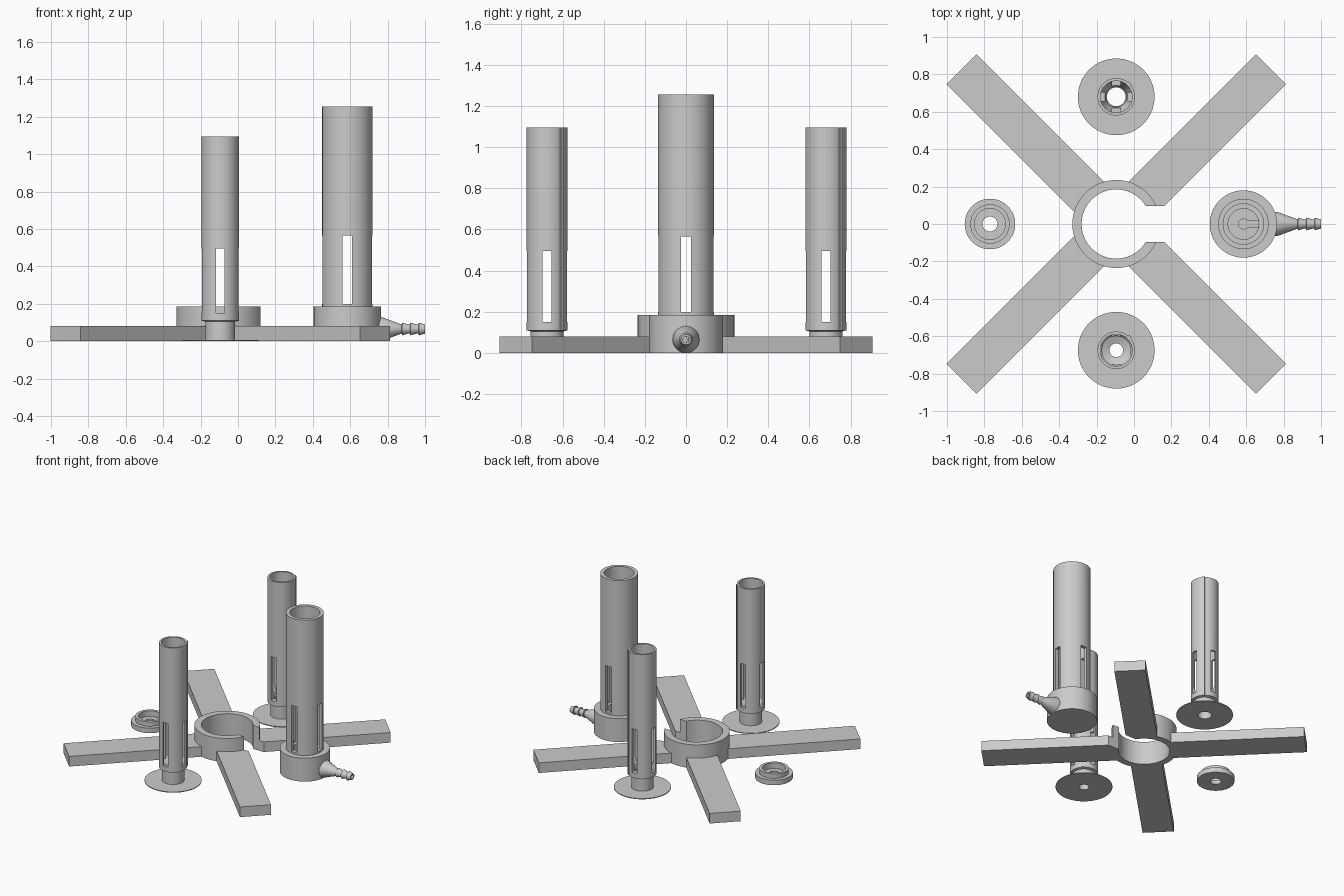
import bpy, bmesh, math
from mathutils import Matrix, Vector

cube = bpy.data.objects.get("Cube")
if cube:
    bpy.data.objects.remove(cube)

grey = bpy.data.materials.new("light_grey")
grey.use_nodes = True
colour = (0.6, 0.6, 0.6, 1)
grey.diffuse_color = colour
grey.node_tree.nodes["Principled BSDF"].inputs["Base Color"].default_value = colour


def finish(name, bm):
    bmesh.ops.recalc_face_normals(bm, faces=bm.faces)
    mesh = bpy.data.meshes.new(name)
    bm.to_mesh(mesh)
    bm.free()
    mesh.materials.append(grey)
    ob = bpy.data.objects.new(name, mesh)
    bpy.context.collection.objects.link(ob)
    return ob


def lathe(name, profile, at, along_x=False, sides=64):
    """Revolve (radius, height) points; profiles off the axis close into a ring."""
    bm = bmesh.new()
    verts = [bm.verts.new((r, 0, z)) for r, z in profile]
    pairs = list(zip(verts, verts[1:]))
    if profile[0][0] > 0:
        pairs.append((verts[-1], verts[0]))
    edges = [bm.edges.new(p) for p in pairs]
    bmesh.ops.spin(bm, geom=verts + edges, cent=(0, 0, 0), axis=(0, 0, 1),
                   angle=math.tau, steps=sides, use_duplicate=False)
    bmesh.ops.remove_doubles(bm, verts=bm.verts, dist=1e-5)
    turn = Matrix.Rotation(math.pi / 2, 4, 'Y') if along_x else Matrix()
    bm.transform(Matrix.Translation(at) @ turn)
    return finish(name, bm)


def rod(name, radius, z0, z1, at, along_x=False, sides=64):
    return lathe(name, [(0, z0), (radius, z0), (radius, z1), (0, z1)], at, along_x, sides)


def box(name, size, at, angle=0):
    bm = bmesh.new()
    bmesh.ops.create_cube(bm, size=1)
    bm.transform(Matrix.Translation(at) @ Matrix.Rotation(angle, 4, 'Z')
                 @ Matrix.Diagonal(Vector((*size, 1))))
    return finish(name, bm)


def combine(ob, other, operation):
    mod = ob.modifiers.new("combine", 'BOOLEAN')
    mod.operation, mod.solver, mod.object = operation, 'EXACT', other
    bpy.context.view_layer.objects.active = ob
    bpy.ops.object.modifier_apply(modifier=mod.name)
    bpy.data.objects.remove(other)


def smooth(ob):
    bpy.ops.object.select_all(action='DESELECT')
    ob.select_set(True)
    bpy.context.view_layer.objects.active = ob
    bpy.ops.object.shade_smooth_by_angle(angle=math.radians(30))


def cut_windows(ob, at, width, low, high):
    """Two crossed bars open four windows in a tube wall."""
    for angle in (0, math.pi / 2):
        cutter = box("window_cutter", (0.4, width, high - low),
                     (at[0], at[1], (low + high) / 2), angle)
        combine(ob, cutter, 'DIFFERENCE')


# Cross-shaped stand with an open clamp ring
hub = (-0.095, 0, 0)
stand = rod("cross_stand", 0.235, 0, 0.185, hub)
for angle in (math.pi / 4, -math.pi / 4):
    arm = box("arm", (2.34, 0.226, 0.08), (hub[0], 0, 0.04), angle)
    combine(stand, arm, 'UNION')
combine(stand, rod("bore", 0.185, -0.1, 0.3, hub), 'DIFFERENCE')
combine(stand, box("gap", (0.4, 0.19, 0.5), (hub[0] + 0.2, 0, 0.1)), 'DIFFERENCE')
smooth(stand)


# Two slotted tubes on thin round feet
def slotted_tube(name, y, hole, ledge):
    at = (-0.095, y, 0)
    tube = lathe(name, [(hole, 0), (0.205, 0), (0.205, 0.006), (0.08, 0.006),
                        (0.08, 0.105), (0.1, 0.11), (0.1, 1.095),
                        (0.085, 1.095)] + ledge, at)
    cut_windows(tube, at, 0.045, 0.15, 0.495)
    smooth(tube)
    # Narrow key running up the outside
    d = 0.0995 * math.sqrt(0.5)
    box(name + "_key", (0.013, 0.02, 0.985), (at[0] + d, y + d, 0.6025), math.pi / 4)


slotted_tube("back_tube", 0.68, 0.05, [(0.085, 0.22), (0.075, 0.2), (0.055, 0.13), (0.05, 0.13)])
slotted_tube("front_tube", -0.675, 0.037, [(0.085, 0.16), (0.075, 0.145), (0.037, 0.13)])

# Large tube with a solid collar base and a stepped well
centre = (0.585, 0, 0)
large = lathe("large_tube", [(0, 0), (0.18, 0), (0.18, 0.185), (0.135, 0.185),
                             (0.135, 1.255), (0.108, 1.255), (0.108, 0.19),
                             (0.082, 0.19), (0.082, 0.12), (0, 0.12)], centre)
cut_windows(large, centre, 0.05, 0.2, 0.565)

# Hose nozzle: flared root, then three barbs
nozzle_at = (0, 0, 0.065)
profile = [(0, 0.72), (0.065, 0.72), (0.065, 0.765), (0.03, 0.86)]
for x in (0.875, 0.92, 0.965):
    profile += [(0.024, x), (0.034, x + 0.002), (0.025, x + 0.033)]
profile += [(0.025, 1.0), (0, 1.0)]
combine(large, lathe("nozzle", profile, nozzle_at, True, 32), 'UNION')

# Fluid passage from the nozzle to the well
combine(large, rod("passage", 0.016, 0.62, 1.1, nozzle_at, True, 24), 'DIFFERENCE')
combine(large, rod("well", 0.027, 0.045, 0.2, centre, sides=32), 'DIFFERENCE')
combine(large, box("trench", (0.08, 0.036, 0.12), (0.625, 0, 0.107)), 'DIFFERENCE')
smooth(large)

# Loose end cap with a raised rim
cap = lathe("end_cap", [(0.04, 0), (0.135, 0), (0.135, 0.04), (0.105, 0.04),
                        (0.105, 0.075), (0.083, 0.075), (0.083, 0.03),
                        (0.04, 0.03)], (-0.77, 0, 0))
smooth(cap)
